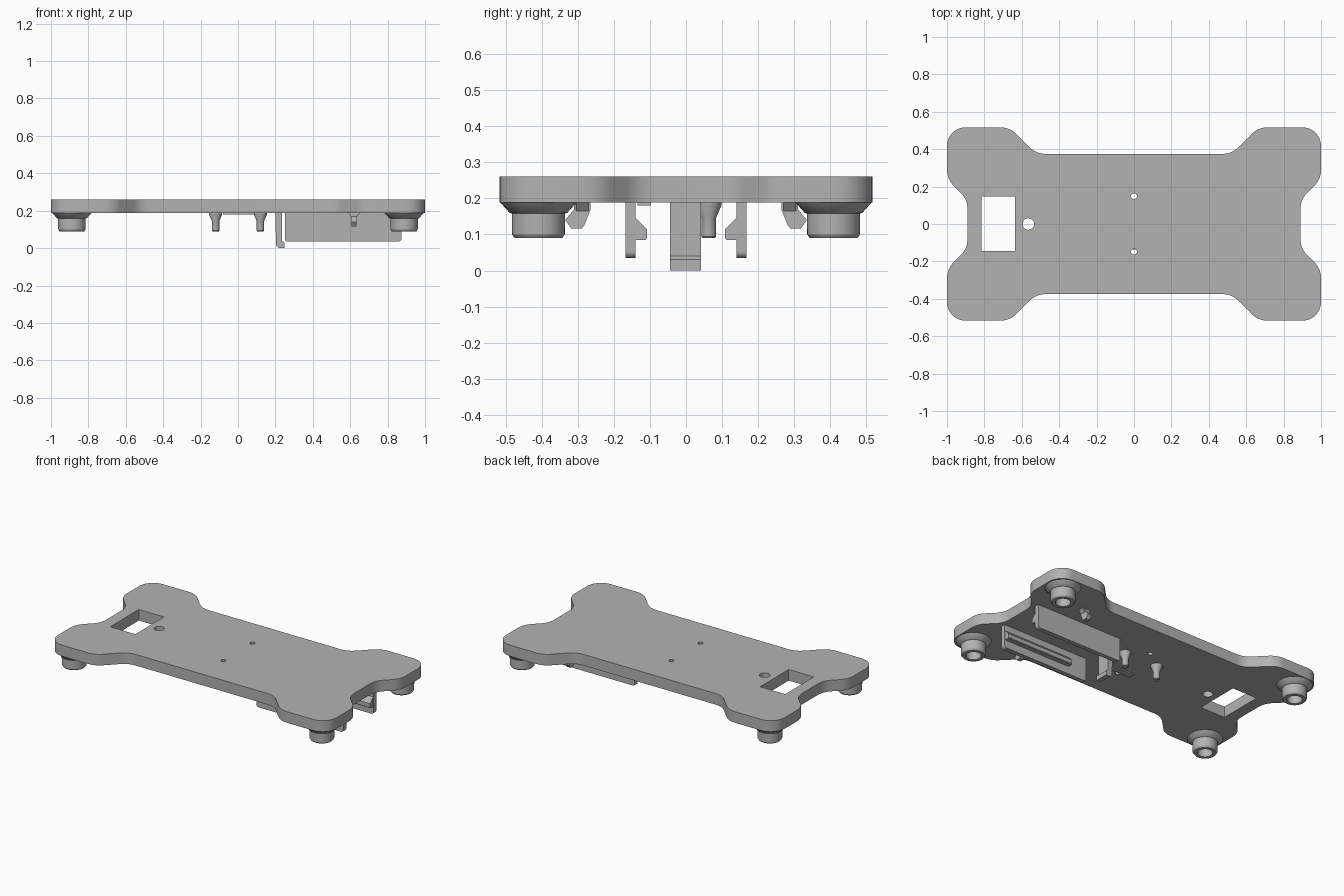
import bpy, bmesh, math
from mathutils import Vector, Matrix

if "Cube" in bpy.data.objects:
    bpy.data.objects.remove(bpy.data.objects["Cube"], do_unlink=True)

GREY = (0.45, 0.45, 0.45, 1)
plastic = bpy.data.materials.new("grey_plastic")
plastic.use_nodes = True
plastic.diffuse_color = GREY
plastic.node_tree.nodes["Principled BSDF"].inputs["Base Color"].default_value = GREY

UNDER, TOP = 0.188, 0.26      # plate faces
ROOT = UNDER + 0.004          # parts sink slightly into the plate


def finish(obj):
    obj.data.materials.clear()
    obj.data.materials.append(plastic)
    bpy.ops.object.select_all(action='DESELECT')
    obj.select_set(True)
    bpy.context.view_layer.objects.active = obj
    bpy.ops.object.shade_smooth_by_angle(angle=math.radians(30))
    return obj


def mesh_object(name, bm):
    bmesh.ops.recalc_face_normals(bm, faces=bm.faces)
    mesh = bpy.data.meshes.new(name)
    bm.to_mesh(mesh)
    bm.free()
    obj = bpy.data.objects.new(name, mesh)
    bpy.context.collection.objects.link(obj)
    return finish(obj)


def fillet(corners, steps=8):
    """Round each (x, y, radius) corner of a closed outline."""
    out = []
    for i, (x, y, r) in enumerate(corners):
        p = Vector((x, y))
        if r == 0:
            out.append(p)
            continue
        a = (Vector(corners[i - 1][:2]) - p).normalized()
        b = (Vector(corners[(i + 1) % len(corners)][:2]) - p).normalized()
        half = a.angle(b) / 2
        centre = p + (a + b).normalized() * r / math.sin(half)
        start = p + a * r / math.tan(half) - centre
        end = p + b * r / math.tan(half) - centre
        sweep = end.angle_signed(start)
        for k in range(steps + 1):
            out.append(centre + Matrix.Rotation(sweep * k / steps, 2) @ start)
    return out


def circle(x, y, r, n=32):
    return [Vector((x + r * math.cos(t * math.tau / n), y + r * math.sin(t * math.tau / n)))
            for t in range(n)]


def prism(name, outline, axis, lo, hi):
    """Extrude a (horizontal, z) outline along x or y."""
    def place(p, d):
        return (d, p[0], p[1]) if axis == 'x' else (p[0], d, p[1])
    bm = bmesh.new()
    face = bm.faces.new([bm.verts.new(place(p, lo)) for p in outline])
    grown = bmesh.ops.extrude_face_region(bm, geom=[face])
    moved = [v for v in grown['geom'] if isinstance(v, bmesh.types.BMVert)]
    shift = (hi - lo, 0, 0) if axis == 'x' else (0, hi - lo, 0)
    bmesh.ops.translate(bm, verts=moved, vec=shift)
    if len([f for f in bm.faces if len(f.verts) == len(outline)]) < 2:
        bm.faces.new([bm.verts[i] for i in range(len(outline))])
    return mesh_object(name, bm)


def lathe(name, profile, x, y, closed):
    """Spin an (r, z) profile about a vertical axis."""
    bm = bmesh.new()
    verts = [bm.verts.new((r, 0, z)) for r, z in profile]
    edges = [bm.edges.new(pair) for pair in zip(verts, verts[1:])]
    if closed:
        edges.append(bm.edges.new((verts[-1], verts[0])))
    bmesh.ops.spin(bm, geom=verts + edges, cent=(0, 0, 0), axis=(0, 0, 1),
                   angle=math.tau, steps=40)
    bmesh.ops.remove_doubles(bm, verts=bm.verts, dist=1e-4)
    bmesh.ops.translate(bm, verts=bm.verts, vec=(x, y, 0))
    return mesh_object(name, bm)


# Plate: one filleted quadrant mirrored to all four, with its openings
quarter = [(0.89, 0.13, 0.12), (1, 0.24, 0.12), (1, 0.517, 0.1),
           (0.665, 0.517, 0.12), (0.523, 0.375, 0.12)]
half = quarter + [(-x, y, r) for x, y, r in reversed(quarter)]
corners = half + [(x, -y, r) for x, y, r in reversed(half)]
window = [Vector(p) for p in ((-0.815, -0.145), (-0.635, -0.145), (-0.635, 0.148), (-0.815, 0.148))]
loops = [fillet(corners, 10), window, circle(-0.565, 0, 0.031),
         circle(0, 0.148, 0.016), circle(0, -0.148, 0.016)]

curve = bpy.data.curves.new("plate", 'CURVE')
curve.dimensions = '2D'
curve.fill_mode = 'BOTH'
curve.extrude = (TOP - UNDER) / 2
for loop in loops:
    spline = curve.splines.new('POLY')
    spline.points.add(len(loop) - 1)
    for point, p in zip(spline.points, loop):
        point.co = (p.x, p.y, 0, 1)
    spline.use_cyclic_u = True
plate = bpy.data.objects.new("plate", curve)
bpy.context.collection.objects.link(plate)
bpy.ops.object.select_all(action='DESELECT')
plate.select_set(True)
bpy.context.view_layer.objects.active = plate
bpy.ops.object.convert(target='MESH')
plate = bpy.context.object
bm = bmesh.new()
bm.from_mesh(plate.data)
bmesh.ops.remove_doubles(bm, verts=bm.verts, dist=1e-5)
bmesh.ops.translate(bm, verts=bm.verts, vec=(0, 0, (TOP + UNDER) / 2))
bmesh.ops.recalc_face_normals(bm, faces=bm.faces)
bm.to_mesh(plate.data)
bm.free()
finish(plate)

# Hollow feet with flared roots
foot = [(0.045, ROOT), (0.045, 0.09), (0.066, 0.09), (0.073, 0.1),
        (0.074, 0.158), (0.08, 0.16), (0.105, UNDER), (0.105, ROOT)]
for x, side in ((0.888, "left"), (-0.888, "right")):
    for y, end in ((-0.409, "front"), (0.409, "back")):
        lathe(f"{end}_{side}_foot", foot, x, y, True)

# Locating posts
post = [(0, 0.09), (0.017, 0.09), (0.02, 0.094), (0.02, 0.145), (0.035, 0.18), (0.035, ROOT), (0, ROOT)]
for x, side in ((0.12, "left"), (-0.12, "right")):
    lathe(f"{side}_post", post, x, 0.063, False)

# Battery bay walls, inner retaining ridges and outer snap hooks
wall = fillet([(0.25, ROOT, 0), (0.25, 0.035, 0.012), (0.875, 0.035, 0.018), (0.875, ROOT, 0)])
ridge = [(0.145, 0.085), (0.112, 0.085), (0.108, 0.089), (0.108, 0.115), (0.14, 0.147), (0.145, 0.147)]
hook = [(0.265, ROOT), (0.265, 0.168), (0.282, 0.125), (0.29, 0.116),
        (0.318, 0.116), (0.335, 0.14), (0.31, 0.17), (0.31, ROOT)]
hook_root = [(0.585, ROOT), (0.61, 0.16), (0.63, 0.16), (0.655, ROOT)]
for s, side in ((-1, "front"), (1, "back")):
    prism(f"{side}_bay_wall", wall, 'y', s * 0.14, s * 0.168)
    prism(f"{side}_bay_ridge", [(s * y, z) for y, z in ridge], 'x', 0.385, 0.872)
    prism(f"{side}_snap_hook", [(s * y, z) for y, z in hook], 'x', 0.606, 0.634)
    prism(f"{side}_hook_root", hook_root, 'y', s * 0.27, s * 0.305)

# Flexible latch closing the bay
latch = [(0.2, ROOT), (0.203, 0.015), (0.218, 0), (0.248, 0), (0.248, 0.03), (0.234, 0.04), (0.234, ROOT)]
prism("battery_latch", latch, 'y', -0.045, 0.042)

# Thin support strip
strip = [(-0.08, ROOT), (-0.08, 0.18), (0.09, 0.18), (0.09, ROOT)]
prism("support_strip", strip, 'y', -0.135, -0.097)
